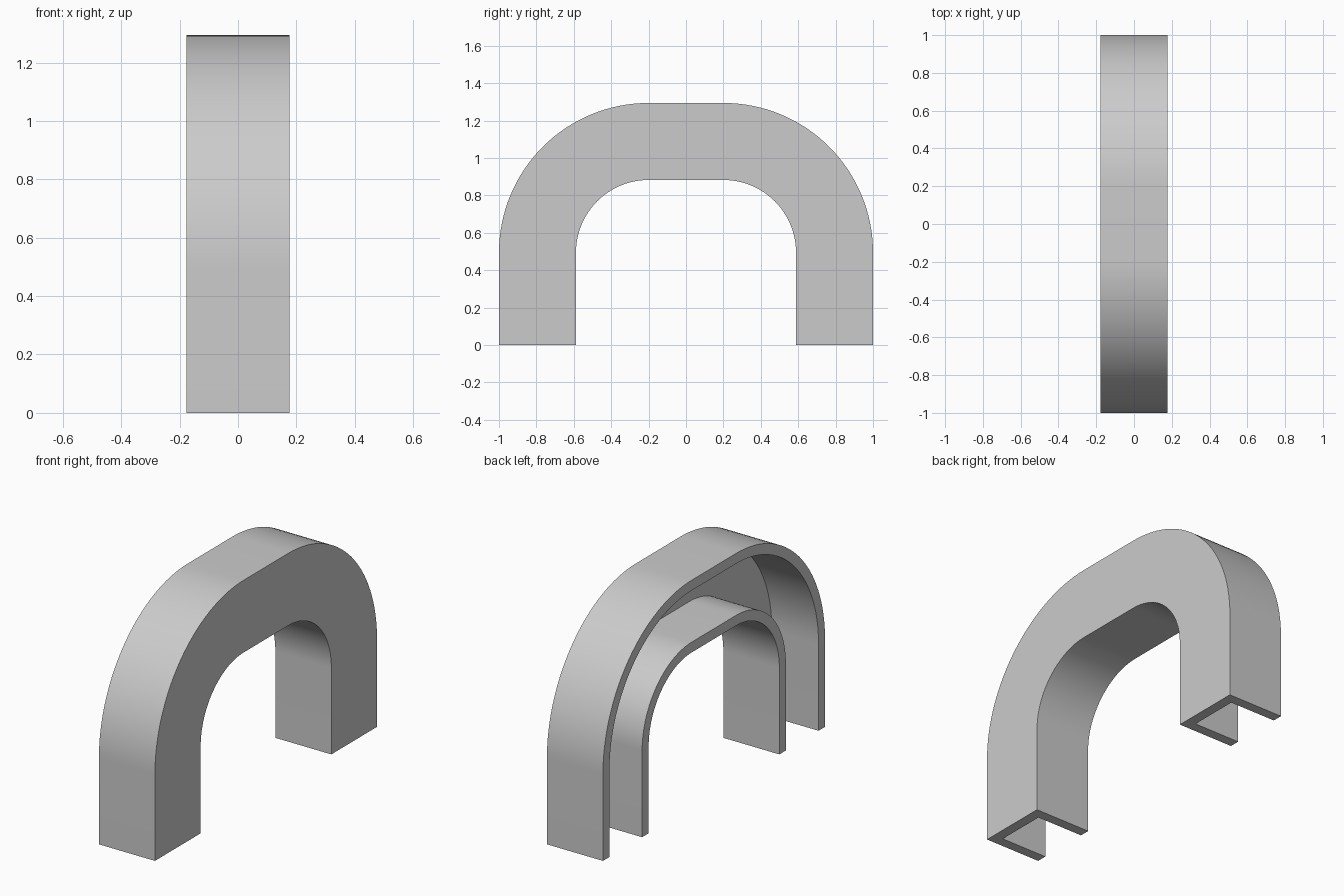
import bpy, bmesh
from math import cos, sin, pi

if "Cube" in bpy.data.objects:
    bpy.data.objects.remove(bpy.data.objects["Cube"], do_unlink=True)

U = 1 / 17               # wall thickness, the module of all sizes
STEPS = 32               # segments per bend
INNER, OUTER = 6.6 * U, 13.6 * U    # bend radii
HALF = 3 * U             # half the channel's width
BEND_Y, BEND_Z = 3.4 * U, 8.4 * U   # bend centre

grey = bpy.data.materials.new("plain grey")
grey.use_nodes = True
colour = (0.6, 0.6, 0.6, 1)
grey.diffuse_color = colour
grey.node_tree.nodes["Principled BSDF"].inputs["Base Color"].default_value = colour

# U-shaped section as (radius, x), closed by the web at +x and open towards -x
section = [(INNER, HALF), (OUTER, HALF), (OUTER, -HALF), (OUTER - U, -HALF),
           (OUTER - U, HALF - U), (INNER + U, HALF - U), (INNER + U, -HALF), (INNER, -HALF)]

# Path stations as (centre y, centre z, angle): foot, bend, bend, foot
bend = [i * pi / 2 / STEPS for i in range(STEPS + 1)]
stations = [(BEND_Y, 0, 0)]
stations += [(BEND_Y, BEND_Z, a) for a in bend]
stations += [(-BEND_Y, BEND_Z, a + pi / 2) for a in bend]
stations += [(-BEND_Y, 0, pi)]

# Sweep the section along the path and cap both feet
bm = bmesh.new()
rings = [[bm.verts.new((x, cy + r * cos(a), cz + r * sin(a))) for r, x in section]
         for cy, cz, a in stations]
for r0, r1 in zip(rings, rings[1:]):
    for i in range(len(section)):
        j = (i + 1) % len(section)
        bm.faces.new((r0[i], r0[j], r1[j], r1[i]))
bm.faces.new(rings[0])
bm.faces.new(rings[-1])
bmesh.ops.recalc_face_normals(bm, faces=bm.faces)

mesh = bpy.data.meshes.new("arched_channel")
bm.to_mesh(mesh)
bm.free()
mesh.materials.append(grey)
arch = bpy.data.objects.new("arched_channel", mesh)
bpy.context.collection.objects.link(arch)

# Smooth bends, sharp edges
bpy.ops.object.select_all(action='DESELECT')
arch.select_set(True)
bpy.context.view_layer.objects.active = arch
bpy.ops.object.shade_smooth_by_angle(angle=pi / 6)
